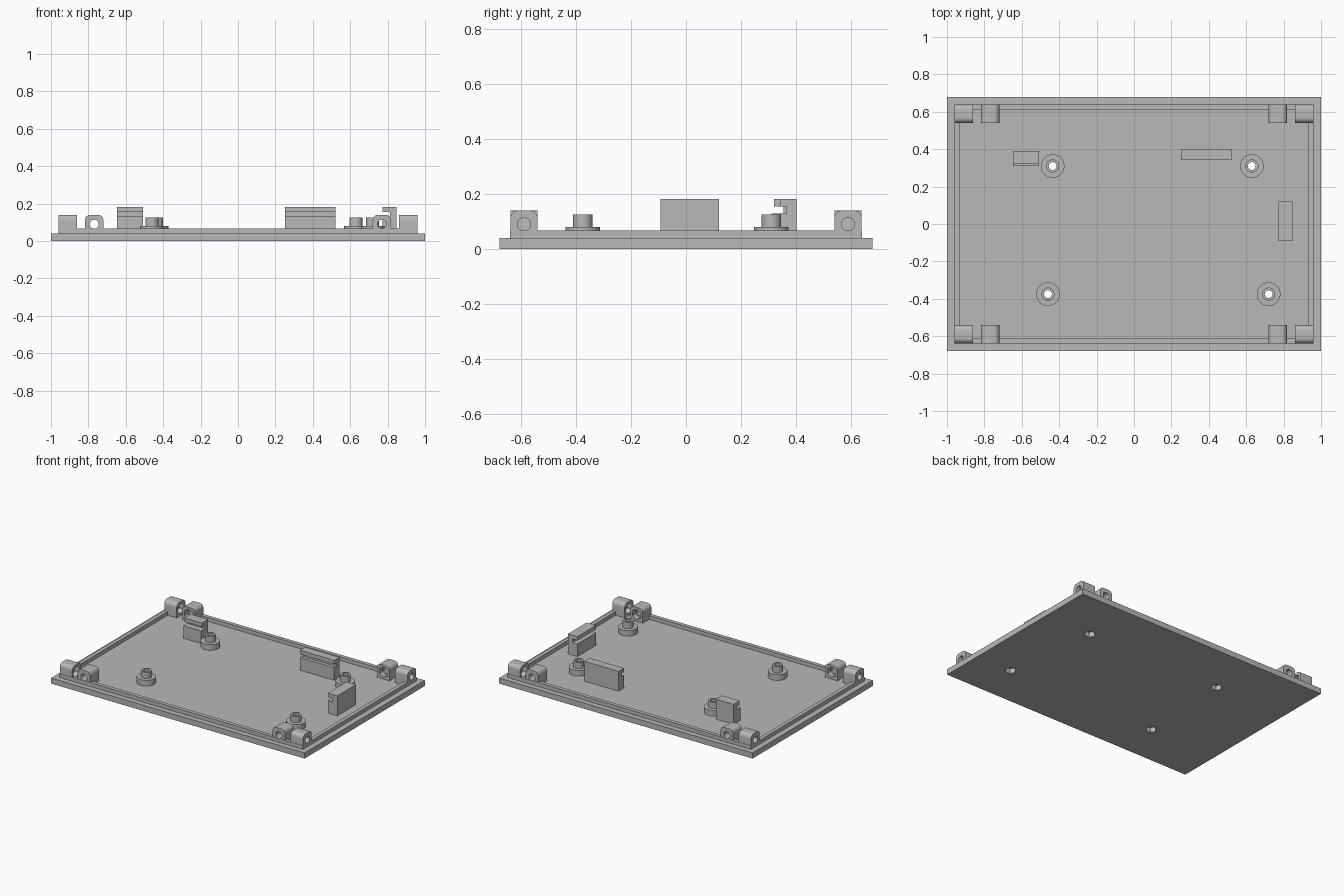
import bpy, math
from mathutils import Matrix, Vector

cube = bpy.data.objects.get("Cube")
if cube:
    bpy.data.objects.remove(cube, do_unlink=True)

grey = bpy.data.materials.new("plain_grey")
grey.use_nodes = True
colour = (0.48, 0.48, 0.48, 1)
grey.diffuse_color = colour
grey.node_tree.nodes["Principled BSDF"].inputs["Base Color"].default_value = colour

FLOOR, LIP_TOP = 0.04, 0.067
AXES = {"x": Vector((1, 0, 0)), "y": Vector((0, 1, 0)), "z": Vector((0, 0, 1))}


def prism(name, points, offset):
    """Extrude a closed loop of 3D points along an offset."""
    n = len(points)
    verts = [Vector(p) for p in points]
    verts += [v + Vector(offset) for v in verts]
    faces = [list(range(n))[::-1], list(range(n, 2 * n))]
    faces += [[i, (i + 1) % n, n + (i + 1) % n, n + i] for i in range(n)]
    mesh = bpy.data.meshes.new(name)
    mesh.from_pydata(verts, [], faces)
    mesh.materials.append(grey)
    obj = bpy.data.objects.new(name, mesh)
    bpy.context.collection.objects.link(obj)
    bpy.context.view_layer.objects.active = obj
    bpy.ops.object.select_all(action="DESELECT")
    obj.select_set(True)
    bpy.ops.object.mode_set(mode="EDIT")
    bpy.ops.mesh.select_all(action="SELECT")
    bpy.ops.mesh.normals_make_consistent(inside=False)
    bpy.ops.object.mode_set(mode="OBJECT")
    return obj


def box(name, x0, x1, y0, y1, z0, z1):
    return prism(name, [(x0, y0, z0), (x1, y0, z0), (x1, y1, z0), (x0, y1, z0)], (0, 0, z1 - z0))


def rod(name, start, axis, radius, length, sides=32):
    """Cylinder or hexagonal prism running from a start point along an axis."""
    a = AXES[axis]
    u = AXES["z"] if axis != "z" else AXES["x"]
    w = a.cross(u)
    ring = [2 * math.pi * i / sides for i in range(sides)]
    pts = [Vector(start) + radius * (math.cos(t) * u + math.sin(t) * w) for t in ring]
    return prism(name, pts, a * length)


def boolean(obj, other, operation="DIFFERENCE"):
    mod = obj.modifiers.new(operation.lower(), "BOOLEAN")
    mod.object, mod.operation, mod.solver = other, operation, "EXACT"
    bpy.context.view_layer.objects.active = obj
    bpy.ops.object.modifier_apply(modifier=mod.name)
    bpy.data.objects.remove(other, do_unlink=True)


def smooth(obj):
    bpy.ops.object.select_all(action="DESELECT")
    obj.select_set(True)
    bpy.context.view_layer.objects.active = obj
    bpy.ops.object.shade_smooth_by_angle(angle=math.radians(30))


# Base plate with a raised rim set in from its edge
plate = box("base_plate", -1, 1, -0.678, 0.678, 0, FLOOR)
rim = box("raised_rim", -0.96, 0.96, -0.64, 0.64, FLOOR - 0.01, LIP_TOP)
boolean(rim, box("rim_cutter", -0.933, 0.933, -0.613, 0.613, 0, 0.2))
boolean(plate, rim, "UNION")

# Stepped standoffs, with through holes and nut pockets in the underside
for x, y in [(-0.435, 0.31), (0.63, 0.31), (-0.46, -0.375), (0.72, -0.375)]:
    boolean(plate, rod("collar", (x, y, 0.03), "z", 0.063, 0.051), "UNION")
    boolean(plate, rod("pin", (x, y, 0.07), "z", 0.035, 0.055), "UNION")
    boolean(plate, rod("screw_hole", (x, y, -0.05), "z", 0.021, 0.3))
    boolean(plate, rod("nut_pocket", (x, y, -0.05), "z", 0.037, 0.085, 6))
smooth(plate)


# Corner lugs: rounded top, screw hole and a nut pocket on the inward face
def lug(name, cx, cy, axis):
    half, top, r = 0.049, 0.14, 0.028
    profile = [(-half, FLOOR - 0.005), (half, FLOOR - 0.005)]
    for side, begin in ((1, 0), (-1, 90)):
        for i in range(7):
            t = math.radians(begin + 15 * i)
            profile.append((side * (half - r) + r * math.cos(t), top - r + r * math.sin(t)))
    centre = Vector((cx, cy, 0))
    a = AXES[axis]
    across = AXES["y"] if axis == "x" else AXES["x"]
    pts = [centre - a * half + across * p + AXES["z"] * q for p, q in profile]
    obj = prism(name, pts, a * 2 * half)
    mid = centre + AXES["z"] * 0.09
    boolean(obj, rod("hole_cutter", mid - a * 0.1, axis, 0.024, 0.2))
    inward = -math.copysign(1, centre.dot(a))
    boolean(obj, rod("nut_cutter", mid + a * inward * 0.012, axis, 0.037, inward * 0.1, 6))
    smooth(obj)


for sx, side in ((1, "left"), (-1, "right")):
    for sy, end in ((1, "back"), (-1, "front")):
        lug(f"{end}_{side}_side_lug", sx * 0.911, sy * 0.589, "x")
        lug(f"{end}_{side}_end_lug", sx * 0.769, sy * 0.589, "y")


# Board clips: a block with a slot under a hooked top, open toward the middle
def clip(name, axis, start, end, inner, outer, foot=0):
    wall = outer - 0.036
    profile = [(inner - foot, FLOOR - 0.005), (outer, FLOOR - 0.005), (outer, 0.182),
               (inner, 0.182), (inner, 0.154), (wall, 0.154), (wall, 0.13), (inner - foot, 0.13)]
    if axis == "x":
        prism(name, [(start, p, z) for p, z in profile], (end - start, 0, 0))
    else:
        prism(name, [(p, start, z) for p, z in profile], (0, end - start, 0))


clip("back_right_clip", "x", -0.648, -0.508, 0.32, 0.39, 0.01)
clip("back_left_clip", "x", 0.25, 0.52, 0.342, 0.402)
clip("left_side_clip", "y", -0.092, 0.12, 0.773, 0.848)
